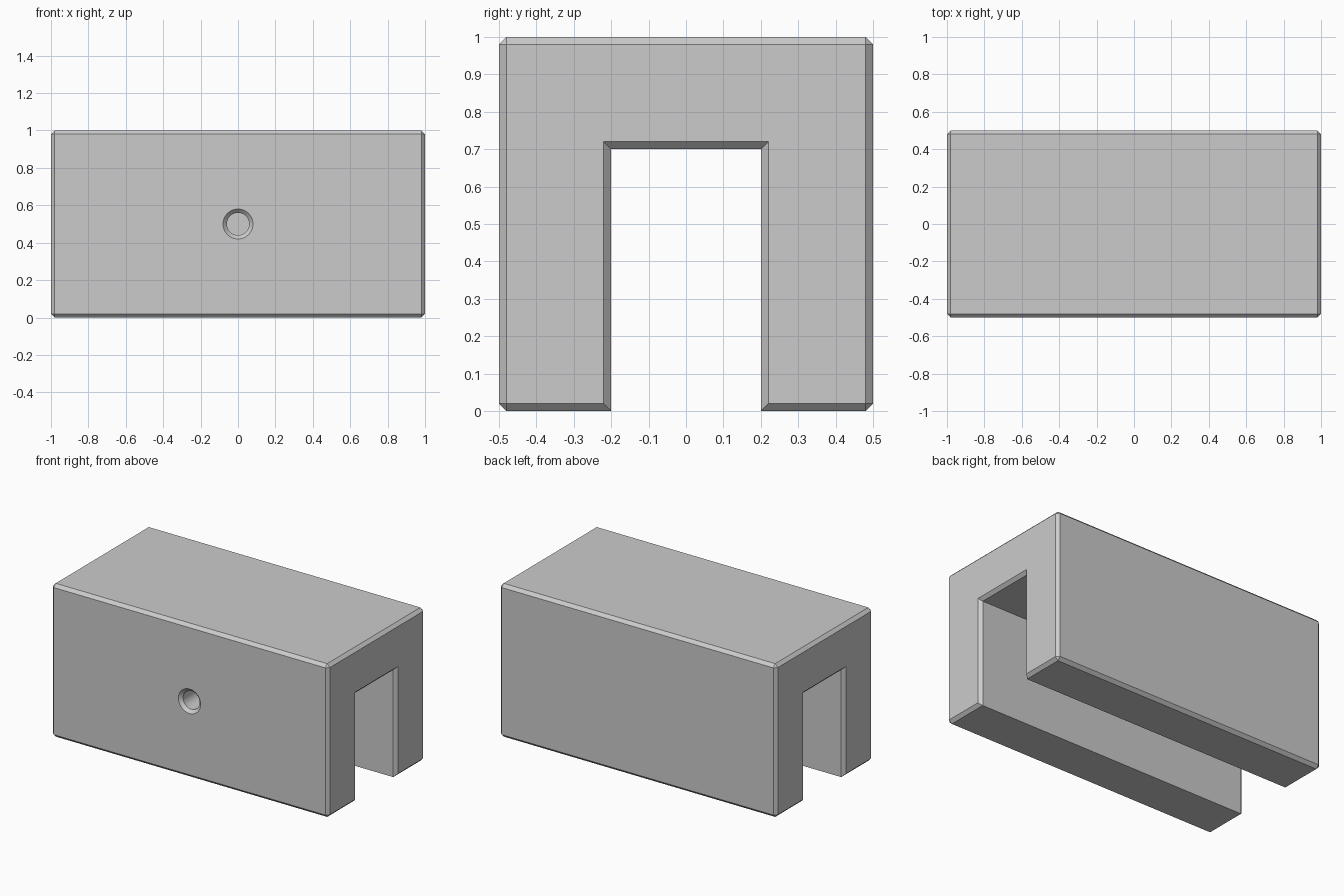
import bpy, bmesh, math

if "Cube" in bpy.data.objects:
    bpy.data.objects.remove(bpy.data.objects["Cube"])

C = 0.02  # chamfer width


def make_object(name, bm):
    bmesh.ops.recalc_face_normals(bm, faces=bm.faces)
    mesh = bpy.data.meshes.new(name)
    bm.to_mesh(mesh)
    bm.free()
    obj = bpy.data.objects.new(name, mesh)
    bpy.context.collection.objects.link(obj)
    return obj


# Channel block: U profile (y, z) extruded along x
half = [(0.5, 0), (0.5, 1)]
slot = [(0.2, 0.7), (0.2, 0)]
profile = half + [(-y, z) for y, z in reversed(half)]
profile += [(-y, z) for y, z in reversed(slot)] + slot
bm = bmesh.new()
face = bm.faces.new([bm.verts.new((-1, y, z)) for y, z in profile])
ext = bmesh.ops.extrude_face_region(bm, geom=[face], use_keep_orig=True)
bmesh.ops.translate(bm, vec=(2, 0, 0),
                    verts=[g for g in ext["geom"] if isinstance(g, bmesh.types.BMVert)])
bmesh.ops.recalc_face_normals(bm, faces=bm.faces)

# Chamfer everything except the lengthwise slot edges
edges = [e for e in bm.edges
         if abs(e.verts[0].co.x - e.verts[1].co.x) < 1e-5 or abs(e.verts[0].co.y) > 0.4]
bmesh.ops.bevel(bm, geom=edges, offset=C, offset_type='OFFSET', segments=1,
                profile=0.5, affect='EDGES', clamp_overlap=False)
block = make_object("channel_block", bm)

# Countersunk screw hole cutter through the front wall, lathed around y
N = 48
hole = [(0.10, -0.52), (0.06, -0.48), (0.06, -0.1)]  # radius, y
bm = bmesh.new()
rings = [[bm.verts.new((r * math.cos(2 * math.pi * i / N), y,
                        0.5 + r * math.sin(2 * math.pi * i / N))) for i in range(N)]
         for r, y in hole]
for a, b in zip(rings, rings[1:]):
    for i in range(N):
        j = (i + 1) % N
        bm.faces.new((a[i], a[j], b[j], b[i]))
bm.faces.new(rings[0])
bm.faces.new(rings[-1])
cutter = make_object("hole_cutter", bm)
cutter.hide_render = True

mod = block.modifiers.new("screw_hole", 'BOOLEAN')
mod.operation = 'DIFFERENCE'
mod.solver = 'EXACT'
mod.object = cutter
bpy.context.view_layer.objects.active = block
block.select_set(True)
bpy.ops.object.modifier_apply(modifier=mod.name)
bpy.data.objects.remove(cutter)

# Smooth hole wall, crisp chamfers
bpy.ops.object.shade_smooth_by_angle(angle=math.radians(30))
